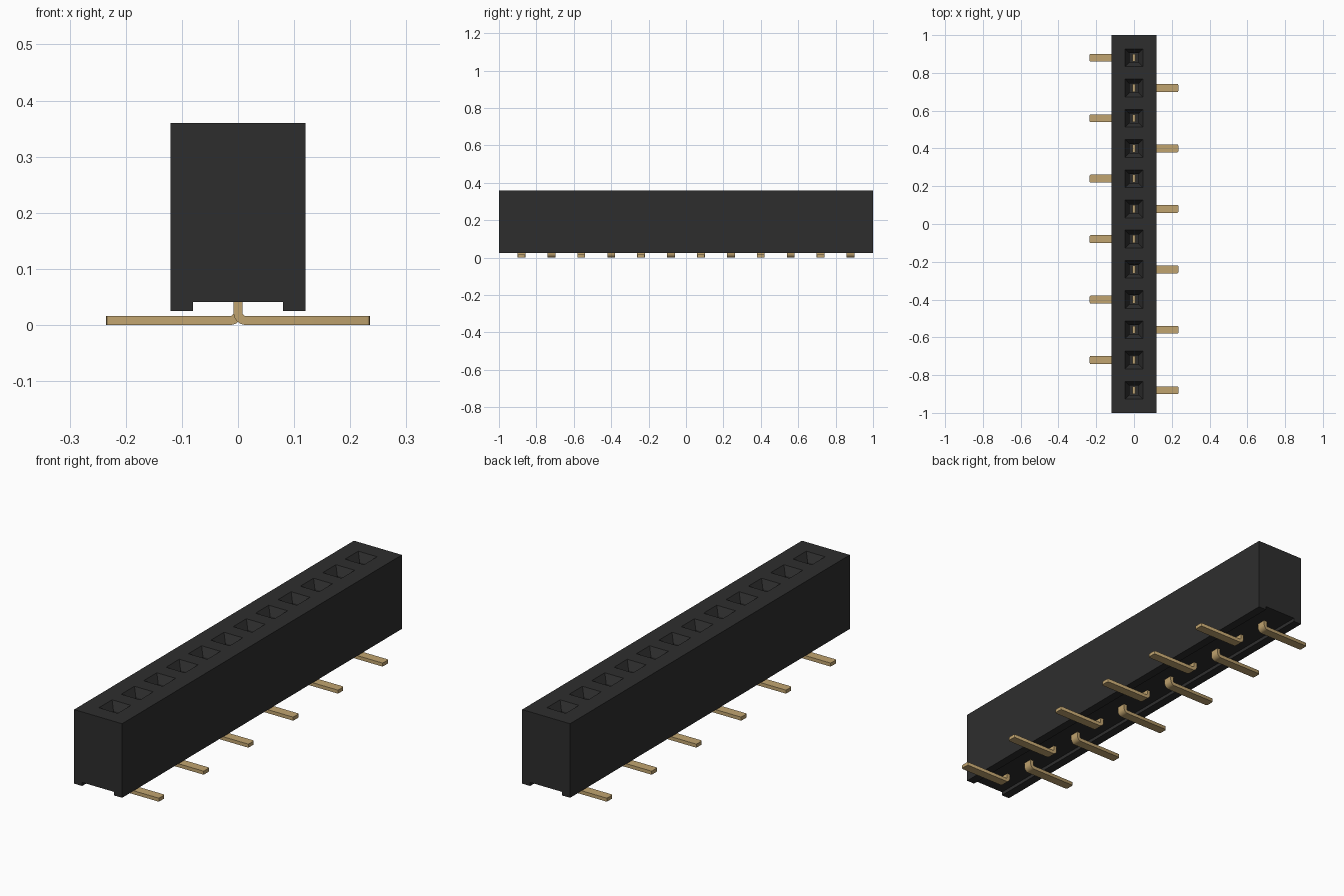
import bpy, bmesh, math
from mathutils import Vector

if "Cube" in bpy.data.objects:
    bpy.data.objects.remove(bpy.data.objects["Cube"])

PINS, PITCH = 12, 0.16


def make_material(name, rgb):
    m = bpy.data.materials.new(name)
    m.use_nodes = True
    m.diffuse_color = (*rgb, 1)
    m.node_tree.nodes["Principled BSDF"].inputs["Base Color"].default_value = (*rgb, 1)
    return m


def make_object(name, bm, mat=None):
    bmesh.ops.recalc_face_normals(bm, faces=bm.faces)
    me = bpy.data.meshes.new(name)
    bm.to_mesh(me)
    bm.free()
    ob = bpy.data.objects.new(name, me)
    bpy.context.collection.objects.link(ob)
    if mat:
        me.materials.append(mat)
    return ob


def extrude_profile(bm, points, half):
    """Extrude an x-z outline symmetrically along y."""
    face = bm.faces.new([bm.verts.new((x, -half, z)) for x, z in points])
    ext = bmesh.ops.extrude_face_region(bm, geom=[face])
    verts = [g for g in ext["geom"] if isinstance(g, bmesh.types.BMVert)]
    bmesh.ops.translate(bm, verts=verts, vec=(0, 2 * half, 0))


def add_socket(bm, y):
    """Stacked square rings: funnel mouth above a straight deep hole."""
    rings = []
    for half, z in ((0.051, 0.364), (0.047, 0.36), (0.024, 0.325), (0.024, 0.10)):
        rings.append([bm.verts.new((sx * half, y + sy * half, z))
                      for sx, sy in ((-1, -1), (1, -1), (1, 1), (-1, 1))])
    for a, b in zip(rings, rings[1:]):
        for i in range(4):
            j = (i + 1) % 4
            bm.faces.new((a[i], a[j], b[j], b[i]))
    bm.faces.new(rings[0])
    bm.faces.new(rings[-1])


black = make_material("black plastic", (0.027, 0.027, 0.027))
gold = make_material("gold metal", (0.53, 0.37, 0.16))
pin_ys = [(i - (PINS - 1) / 2) * PITCH for i in range(PINS)]

# Housing with a channel along its underside
bm = bmesh.new()
extrude_profile(bm, [(-0.12, 0.025), (-0.08, 0.025), (-0.08, 0.041), (0.08, 0.041),
                     (0.08, 0.025), (0.12, 0.025), (0.12, 0.36), (-0.12, 0.36)], 1.0)
housing = make_object("housing", bm, black)

# Sockets cut into the top
bm = bmesh.new()
for y in pin_ys:
    add_socket(bm, y)
cutter = make_object("socket_cutter", bm, black)
cutter.hide_render = True
mod = housing.modifiers.new("sockets", "BOOLEAN")
mod.operation, mod.solver, mod.object = "DIFFERENCE", "EXACT", cutter
bpy.context.view_layer.objects.active = housing
bpy.ops.object.modifier_apply(modifier=mod.name)
bpy.data.objects.remove(cutter)

# Contact pin: upright stem, rounded bend, flat foot with chamfered tip
def arc(radius):
    return [(0.014 - radius * math.cos(a), 0.022 - radius * math.sin(a))
            for a in (math.pi / 2 * i / 6 for i in range(7))]


bm = bmesh.new()
outline = ([(-0.008, 0.20)] + arc(0.022) + [(0.235, 0.0), (0.235, 0.016)]
           + arc(0.006)[::-1] + [(0.008, 0.20)])
extrude_profile(bm, outline, 0.021)
tip = [e for e in bm.edges if all(v.co.x > 0.23 for v in e.verts)
       and abs(e.verts[0].co.z - e.verts[1].co.z) > 0.01]
bmesh.ops.bevel(bm, geom=tip, offset=0.006, segments=2, profile=0.5, affect="EDGES")
pin = make_object("pin_1", bm, gold)
bpy.ops.object.select_all(action="DESELECT")
pin.select_set(True)
bpy.context.view_layer.objects.active = pin
bpy.ops.object.shade_smooth_by_angle(angle=math.radians(30))

# Feet alternate sides along the row
for i, y in enumerate(pin_ys):
    ob = pin if i == 0 else pin.copy()
    if i:
        ob.name = f"pin_{i + 1}"
        bpy.context.collection.objects.link(ob)
    ob.location = Vector((0, y, 0))
    ob.rotation_euler.z = math.pi * (i % 2)
